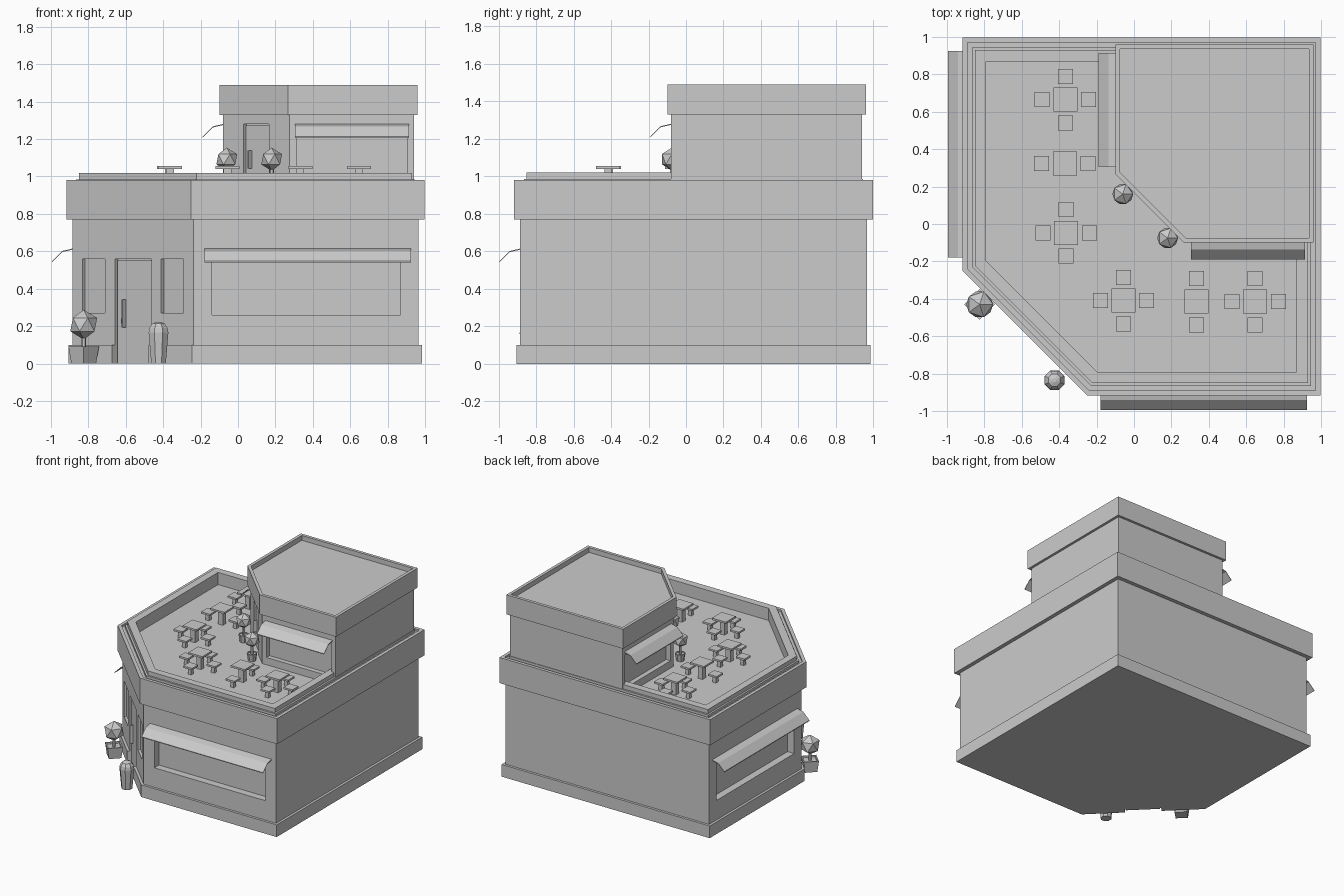
import bpy, bmesh, math
from mathutils import Matrix, Vector

if "Cube" in bpy.data.objects:
    bpy.data.objects.remove(bpy.data.objects["Cube"])

R2 = math.sqrt(2)
I = Matrix.Identity(4)
SWAP = Matrix(((0, 1, 0, 0), (1, 0, 0, 0), (0, 0, 1, 0), (0, 0, 0, 1)))  # front wall -> left wall


def finish(name, bm):
    bmesh.ops.recalc_face_normals(bm, faces=bm.faces)
    me = bpy.data.meshes.new(name)
    bm.to_mesh(me)
    bm.free()
    ob = bpy.data.objects.new(name, me)
    bpy.context.collection.objects.link(ob)
    return ob


def add_box(bm, x, y, z, m=I):
    c = Vector(((x[0] + x[1]) / 2, (y[0] + y[1]) / 2, (z[0] + z[1]) / 2))
    s = Matrix.Diagonal((x[1] - x[0], y[1] - y[0], z[1] - z[0], 1))
    bmesh.ops.create_cube(bm, size=1, matrix=m @ Matrix.Translation(c) @ s)


def box(name, x, y, z, m=I):
    bm = bmesh.new()
    add_box(bm, x, y, z, m)
    return finish(name, bm)


def loft(bm, rings):
    rows = [[bm.verts.new(p) for p in r] for r in rings]
    n = len(rows[0])
    for a, b in zip(rows, rows[1:]):
        for i in range(n):
            bm.faces.new((a[i], a[(i + 1) % n], b[(i + 1) % n], b[i]))
    bm.faces.new(rows[0][::-1])
    bm.faces.new(rows[-1])


def storey(name, lo, hi, k, profile):
    """Square plan with a cut corner on x+y=k, swept through (offset, z) steps."""
    rings = []
    for o, z in profile:
        a, b = lo - o, hi + o
        c = k - o * R2 - a
        rings.append([(a, c, z), (c, a, z), (b, a, z), (b, b, z), (a, b, z)])
    bm = bmesh.new()
    loft(bm, rings)
    return finish(name, bm)


def lathe(name, pts, loc, n=8, turn=0.0):
    bm = bmesh.new()
    loft(bm, [[(loc[0] + r * math.cos(turn + 2 * math.pi * i / n),
                loc[1] + r * math.sin(turn + 2 * math.pi * i / n), loc[2] + z)
               for i in range(n)] for r, z in pts])
    return finish(name, bm)


def cut(ob, boxes):
    for x, y, z, m in boxes:
        cutter = box("cutter", x, y, z, m)
        cutter.hide_render = True
        mod = ob.modifiers.new("cut", 'BOOLEAN')
        mod.operation, mod.solver, mod.object = 'DIFFERENCE', 'EXACT', cutter
        bpy.context.view_layer.objects.active = ob
        bpy.ops.object.modifier_apply(modifier=mod.name)
        bpy.data.objects.remove(cutter)


def awning(name, x0, x1, wall, top, m):
    prof = [(0.01, 0), (-0.055, -0.015), (-0.11, -0.07)]
    prof += [(y, z - 0.006) for y, z in reversed(prof)]
    bm = bmesh.new()
    loft(bm, [[m @ Vector((x, wall + y, top + z)) for y, z in prof] for x in (x0, x1)])
    finish(name, bm)


def corner(k):
    return Matrix.Translation((k / 2, k / 2, 0)) @ Matrix.Rotation(-math.pi / 4, 4, 'Z')


# Ground storey with plinth, fascia band, parapet and terrace floor
K1, K2 = -1.122, 0.195
C1, C2 = corner(K1), corner(K2)
ground = storey("ground_storey", -0.885, 0.965, K1, [
    (.02, 0), (.02, .1), (0, .1), (0, .77), (.032, .77), (.032, .98), (.005, .98),
    (.005, .965), (-.02, .965), (-.02, .985), (-.035, .985), (-.035, 1.02),
    (-.095, 1.02), (-.095, .92)])
cut(ground, [((-.14, .87), (-1.1, -.825), (.26, .59), I),
             ((-.14, .87), (-1.1, -.825), (.26, .59), SWAP),
             ((-.138, .138), (-.1, .025), (-.05, .56), C1),
             ((-.383, -.212), (-.1, .02), (.27, .56), C1),
             ((.212, .383), (-.1, .02), (.27, .56), C1)])

# Upper storey with recessed roof
upper = storey("upper_storey", -0.08, 0.94, K2, [
    (0, .9), (0, 1.33), (.02, 1.33), (.02, 1.49), (-.005, 1.49), (-.005, 1.45)])
cut(upper, [((.315, .905), (-.2, -.04), (.98, 1.25), I),
            ((.315, .905), (-.2, -.04), (.98, 1.25), SWAP),
            ((-.095, .095), (-.1, .02), (.921, 1.28), C2)])

# Awnings on the front and left walls
for side, m in (("front", I), ("left", SWAP)):
    awning(side + "_awning", -.18, .925, -.885, .617, m)
    awning(side + "_upper_awning", .305, .915, -.08, 1.283, m)

# Door leaves and handles
for tag, m, w, z0, z1 in (("entrance", C1, .128, 0, .55), ("terrace", C2, .088, .92, 1.272)):
    box(tag + "_door", (-w, w), (.012, .03), (z0, z1), m)
    h = z1 - z0
    box(tag + "_pull_bar", (-w * .6, -w * .52), (-.012, .015),
        (z0 + h * .35, z0 + h * .62), m)
box("door_lock", (-.09, -.068), (0, .015), (.215, .24), C1)


# Potted ball trees
def tree(name, x, y, z, pot, n, stem_top, ball, ball_z):
    lathe(name + "_pot", pot, (x, y, z), n)
    lathe(name + "_trunk", [(.012, .04), (.012, stem_top)], (x, y, z), 6)
    bm = bmesh.new()
    bmesh.ops.create_icosphere(bm, subdivisions=1, radius=ball,
                               matrix=Matrix.Translation((x, y, z + ball_z)))
    finish(name + "_foliage", bm)


tree("street_tree", -.825, -.43, 0, [(.066, 0), (.082, .092), (.068, .092), (.066, .08)],
     4, .15, .08, .208)
for i, (x, y) in enumerate(((-.06, .16), (.18, -.075))):
    tree(f"terrace_tree_{i}", x, y, .92, [(.03, 0), (.04, .06), (.033, .06), (.032, .052)],
         8, .13, .062, .172)

# Rounded bush in a tapered planter
lathe("street_planter", [(.042, 0), (.057, .165), (.052, .19), (.036, .213), (.012, .222)],
      (-.425, -.835, 0), 8, math.pi / 8)


# Terrace tables with square stools
def pedestal(bm, x, y, half, post, top):
    add_box(bm, (x - half, x + half), (y - half, y + half), (top - .015, top))
    add_box(bm, (x - post, x + post), (y - post, y + post), (.915, top - .01))


ALL = ((1, 0), (-1, 0), (0, 1), (0, -1))
for i, (x, y, seats) in enumerate((
        (-.367, .665, ALL), (-.37, .323, ALL[:2]), (-.363, -.047, ALL),
        (-.056, -.41, ALL), (.333, -.415, ALL[2:]), (.648, -.415, ALL))):
    bm = bmesh.new()
    pedestal(bm, x, y, .064, .021, 1.055)
    finish(f"table_{i}", bm)
    bm = bmesh.new()
    for dx, dy in seats:
        pedestal(bm, x + dx * .124, y + dy * .124, .04, .015, .99)
    finish(f"stools_{i}", bm)
